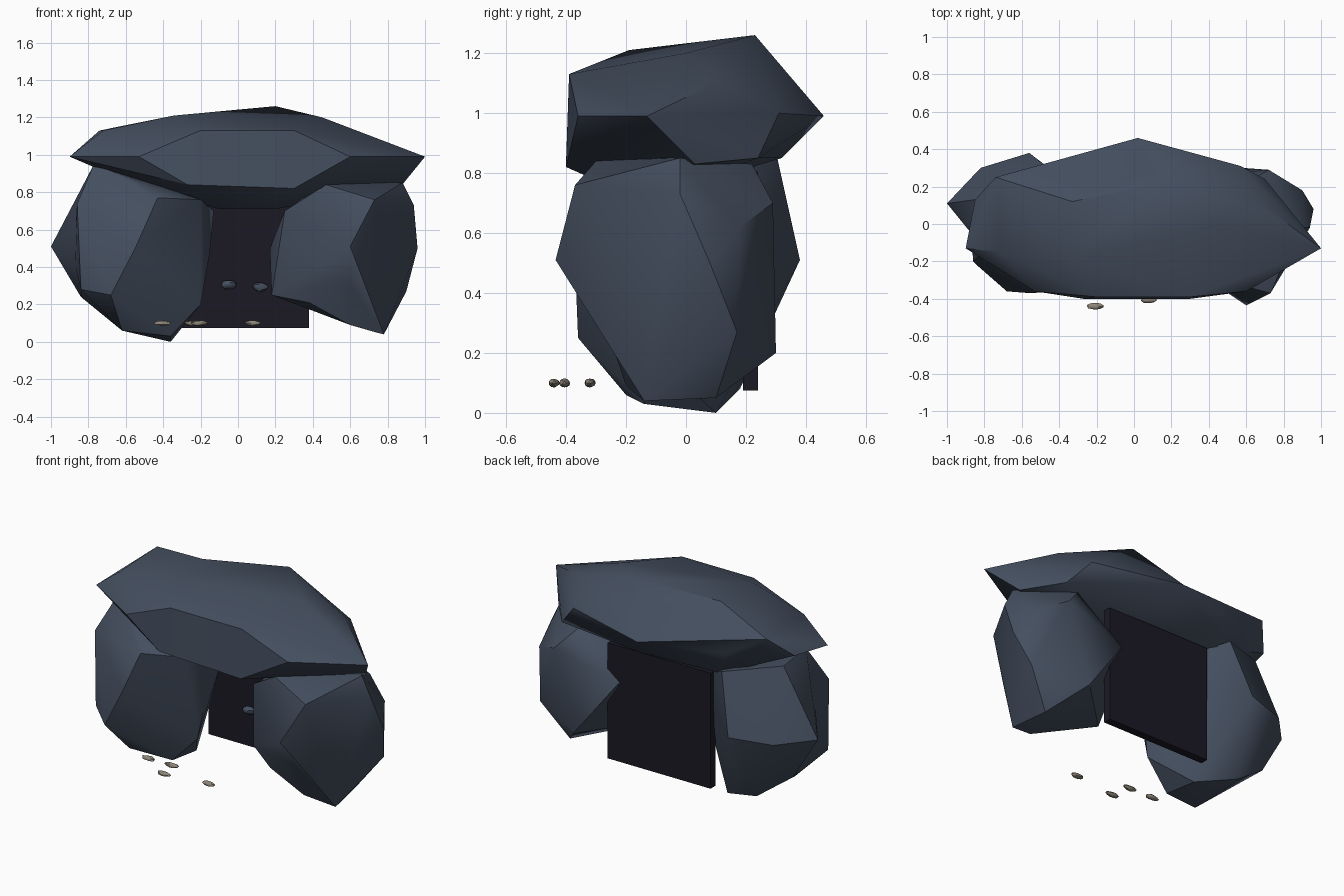
import bpy
import bmesh
import math
import random
from mathutils import Vector

random.seed(4)

default_cube = bpy.data.objects.get("Cube")
if default_cube:
    bpy.data.objects.remove(default_cube, do_unlink=True)


def make_material(name, colour):
    material = bpy.data.materials.new(name)
    material.use_nodes = True
    material.diffuse_color = (*colour, 1)
    shader = material.node_tree.nodes["Principled BSDF"]
    shader.inputs["Base Color"].default_value = (*colour, 1)
    shader.inputs["Roughness"].default_value = 0.9
    return material


slate = make_material("slate blue rock", (0.058, 0.077, 0.114))
shadow = make_material("dark cave interior", (0.011, 0.010, 0.018))
tan = make_material("tan pebble", (0.27, 0.24, 0.19))


def add_object(name, bm, material, crease=None):
    bmesh.ops.recalc_face_normals(bm, faces=bm.faces)
    mesh = bpy.data.meshes.new(name)
    bm.to_mesh(mesh)
    bm.free()
    mesh.materials.append(material)
    obj = bpy.data.objects.new(name, mesh)
    bpy.context.collection.objects.link(obj)
    if crease:
        bpy.ops.object.select_all(action="DESELECT")
        obj.select_set(True)
        bpy.context.view_layer.objects.active = obj
        bpy.ops.object.shade_smooth_by_angle(angle=math.radians(crease))
    return obj


def boulder(name, corners, dents):
    """Faceted rock wrapped around its corners, with some edges pressed in."""
    bm = bmesh.new()
    for corner in corners:
        bm.verts.new(corner)
    hull = bmesh.ops.convex_hull(bm, input=bm.verts)
    spare = {g for g in hull["geom_interior"] + hull["geom_unused"]
             if isinstance(g, bmesh.types.BMVert)}
    bmesh.ops.delete(bm, geom=list(spare), context="VERTS")
    for dent in map(Vector, dents):
        edge = min(bm.edges, key=lambda e: (
            (e.verts[0].co + e.verts[1].co) / 2 - dent).length)
        cut = bmesh.ops.subdivide_edges(bm, edges=[edge], cuts=1)
        for g in cut["geom_inner"]:
            if isinstance(g, bmesh.types.BMVert):
                g.co = dent
    return add_object(name, bm, slate, 32)


def pebble(name, centre, size, material):
    """Small flattened, slightly irregular stone."""
    bm = bmesh.new()
    bmesh.ops.create_icosphere(bm, subdivisions=2, radius=0.5)
    for v in bm.verts:
        v.co *= random.uniform(0.88, 1.12)
        v.co = [c + a * s for c, a, s in zip(centre, v.co, size)]
    return add_object(name, bm, material, 32)


# Boulder on the -x side of the opening
boulder("right_boulder", [
    (-1, .11, .51), (-.82, .3, .5), (-.56, .38, .51),
    (-.46, .3, .87), (-.78, .14, .93), (-.77, -.1, .95),
    (-.86, -.2, .74), (-.84, .13, .24), (-.62, .18, .08),
    (-.36, .1, 0), (-.62, -.2, .06), (-.36, -.14, .03),
    (-.68, -.36, .25), (-.43, -.36, .77), (-.2, -.24, .76),
    (-.2, -.12, .2), (-.15, -.1, .48), (-.13, .05, .7),
    (-.3, .17, .4), (-.84, -.22, .28), (-.55, -.37, .5),
    (-.52, -.25, .85),
], [(-.87, -.05, .62), (-.87, -.05, .4)])

# Boulder on the +x side of the opening
boulder("left_boulder", [
    (.6, -.435, .51), (.73, -.37, .76), (.94, -.02, .73),
    (.96, .08, .5), (.9, .17, .27), (.78, -.14, .04),
    (.74, .1, .05), (.6, -.2, .09), (.38, -.22, .21),
    (.18, -.1, .25), (.17, .05, .5), (.25, -.2, .7),
    (.47, -.3, .84), (.88, -.02, .85), (.9, .18, .62),
    (.6, .22, .83), (.72, .29, .7), (.58, .3, .2),
    (.3, .25, .57), (.27, .1, .7), (.47, -.19, .86),
], [(.5, -.27, .31), (.6, -.27, .3)])

# Wide capstone lying across both boulders
boulder("capstone", [
    (-.9, -.13, .99), (1, -.13, .99), (.02, .46, .99),
    (-.53, -.36, .99), (.6, -.36, .99), (-.2, -.39, 1.13),
    (.3, -.39, 1.13), (-.27, -.4, .84), (.3, -.4, .82),
    (-.1, -.15, .71), (.2, -.15, .71), (.87, .03, .83),
    (.7, .24, .85), (.1, .32, .85), (-.42, .25, .83),
    (-.55, -.05, .84), (-.85, .13, 1.01), (-.74, .25, 1.13),
    (-.34, -.19, 1.21), (.2, .23, 1.26), (.45, 0, 1.2),
    (.66, .12, 1.11), (.57, .31, 1), (-.48, .3, .99),
    (-.72, -.15, 1.13),
], [(-.33, .12, 1.21), (.1, .29, 1.11)])

# Dark slab closing the back of the opening
bm = bmesh.new()
bmesh.ops.create_cube(bm, size=1)
for v in bm.verts:
    v.co = (.02 + v.co.x * .72, .215 + v.co.y * .05, .44 + v.co.z * .73)
add_object("back_slab", bm, shadow)

# Pair of eye-like stones set into the slab
for side, x, z in (("right", -.05, .305), ("left", .12, .293)):
    pebble(side + "_eye_stone", (x, .18, z), (.08, .05, .05), slate)

# Pebbles scattered in front
for i, (x, y) in enumerate(((-.4, -.32), (-.24, -.32), (-.21, -.44), (.08, -.405))):
    pebble(f"pebble_{i + 1}", (x, y, .1), (.09, .036, .028), tan)
